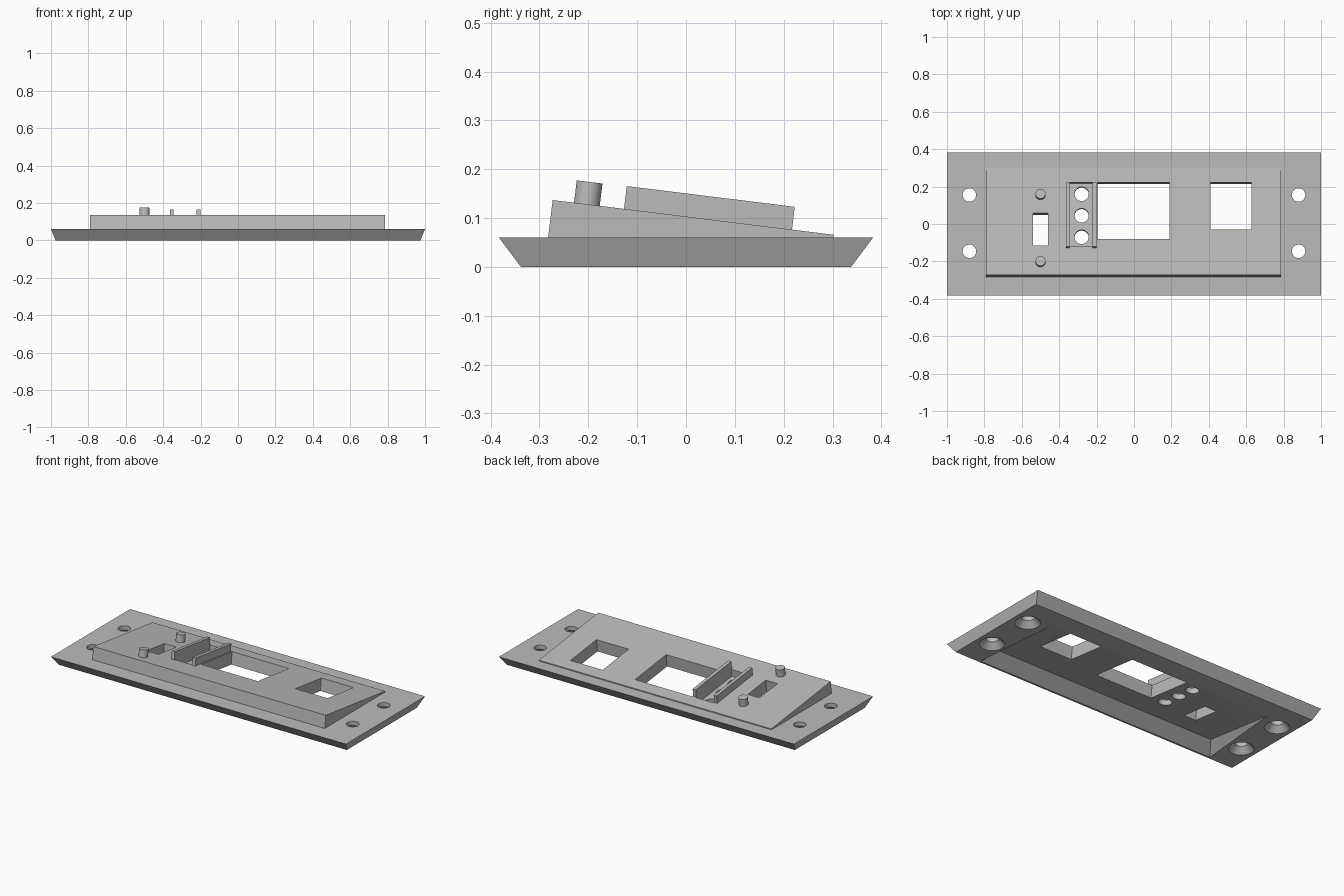
import bpy, bmesh, math
from mathutils import Matrix, Vector

if "Cube" in bpy.data.objects:
    bpy.data.objects.remove(bpy.data.objects["Cube"])

SLOPE = 0.1235                                  # fall of the sloped panel towards the back
TILT = Matrix.Rotation(-math.atan(SLOPE), 4, 'X')

grey = bpy.data.materials.new("plain_grey")
grey.diffuse_color = (0.5, 0.5, 0.5, 1)
grey.use_nodes = True
grey.node_tree.nodes["Principled BSDF"].inputs["Base Color"].default_value = grey.diffuse_color


def surface(x, y):
    """Frame standing square on the sloped panel at x, y."""
    return Matrix.Translation((x, y, 0.066 + (0.302 - y) * SLOPE)) @ TILT


def finish(name, bm):
    bmesh.ops.recalc_face_normals(bm, faces=bm.faces)
    mesh = bpy.data.meshes.new(name)
    bm.to_mesh(mesh)
    bm.free()
    mesh.materials.append(grey)
    ob = bpy.data.objects.new(name, mesh)
    bpy.context.collection.objects.link(ob)
    return ob


def hull(name, points):
    bm = bmesh.new()
    for p in points:
        bm.verts.new(p)
    bmesh.ops.convex_hull(bm, input=bm.verts)
    bmesh.ops.dissolve_limit(bm, angle_limit=0.002, verts=bm.verts, edges=bm.edges)
    return finish(name, bm)


def tilted_box(name, x0, x1, y0, y1, h0, h1):
    m = surface(0, (y0 + y1) / 2)
    d = (y1 - y0) / 2 * math.sqrt(1 + SLOPE ** 2)
    return hull(name, [m @ Vector((x, y, h)) for x in (x0, x1) for y in (-d, d) for h in (h0, h1)])


def rod(name, m, r0, r1, h0, h1):
    bm = bmesh.new()
    bmesh.ops.create_cone(bm, cap_ends=True, segments=40, radius1=r0, radius2=r1, depth=h1 - h0,
                          matrix=m @ Matrix.Translation((0, 0, (h0 + h1) / 2)))
    return finish(name, bm)


def combine(target, tool, operation):
    mod = target.modifiers.new("combine", 'BOOLEAN')
    mod.operation, mod.solver, mod.object = operation, 'EXACT', tool
    bpy.context.view_layer.update()
    result = bpy.data.meshes.new_from_object(
        target.evaluated_get(bpy.context.evaluated_depsgraph_get()))
    target.modifiers.clear()
    target.data = result
    bpy.data.objects.remove(tool)


# Flared base plate
plate = hull("mounting_plate",
             [(sx * 0.975, sy * 0.338, 0) for sx in (-1, 1) for sy in (-1, 1)] +
             [(sx, sy * 0.383, 0.06) for sx in (-1, 1) for sy in (-1, 1)])

# Sloped panel on top
profile = [(-0.286, 0.03), (-0.273, 0.137), (0.302, 0.066), (0.302, 0.03)]
combine(plate, hull("sloped_panel", [(x, y, z) for x in (-0.79, 0.786) for y, z in profile]), 'UNION')

# Wedge-shaped hollow underneath
rim = [(s * x, y) for s in (-1, 1) for x, y in ((0.76, 0.215), (0.81, -0.327))]
combine(plate, hull("hollow", [(x, y, z) for x, y in rim for z in (0, -0.05)] +
                    [(s * 0.755, -0.253, 0.0578) for s in (-1, 1)]), 'DIFFERENCE')

# Display window, square opening, switch slot, and the recess between the rails
for x0, x1, y0, y1, depth in ((-0.195, 0.19, -0.08, 0.222, 0.2),
                              (0.41, 0.628, -0.03, 0.222, 0.2),
                              (-0.54, -0.46, -0.115, 0.058, 0.2),
                              (-0.344, -0.222, -0.12, 0.222, 0.045)):
    combine(plate, tilted_box("opening", x0, x1, y0, y1, -depth, 0.08), 'DIFFERENCE')

# Row of three lamp holes
for y in (0.166, 0.051, -0.064):
    combine(plate, rod("lamp_hole", surface(-0.28, y), 0.038, 0.038, -0.2, 0.1), 'DIFFERENCE')

# Countersunk screw holes
for x in (-0.88, 0.88):
    for y in (0.155, -0.146):
        at = Matrix.Translation((x, y, 0))
        combine(plate, rod("screw_hole", at, 0.036, 0.036, -0.1, 0.2), 'DIFFERENCE')
        combine(plate, rod("countersink", at, 0.079, 0.035, -0.01, 0.036), 'DIFFERENCE')

# Rails either side of the lamp holes
for side, x0, x1 in (("left", -0.364, -0.344), ("right", -0.222, -0.201)):
    tilted_box(side + "_rail", x0, x1, -0.127, 0.217, -0.01, 0.047)

# Round posts beside the switch slot
for side, y in (("front", -0.203), ("back", 0.156)):
    rod(side + "_post", surface(-0.5, y), 0.0265, 0.0265, -0.01, 0.046)

# Smooth round surfaces, keep corners sharp
for ob in bpy.context.scene.objects:
    ob.select_set(True)
bpy.context.view_layer.objects.active = plate
bpy.ops.object.shade_smooth_by_angle(angle=math.radians(25))
